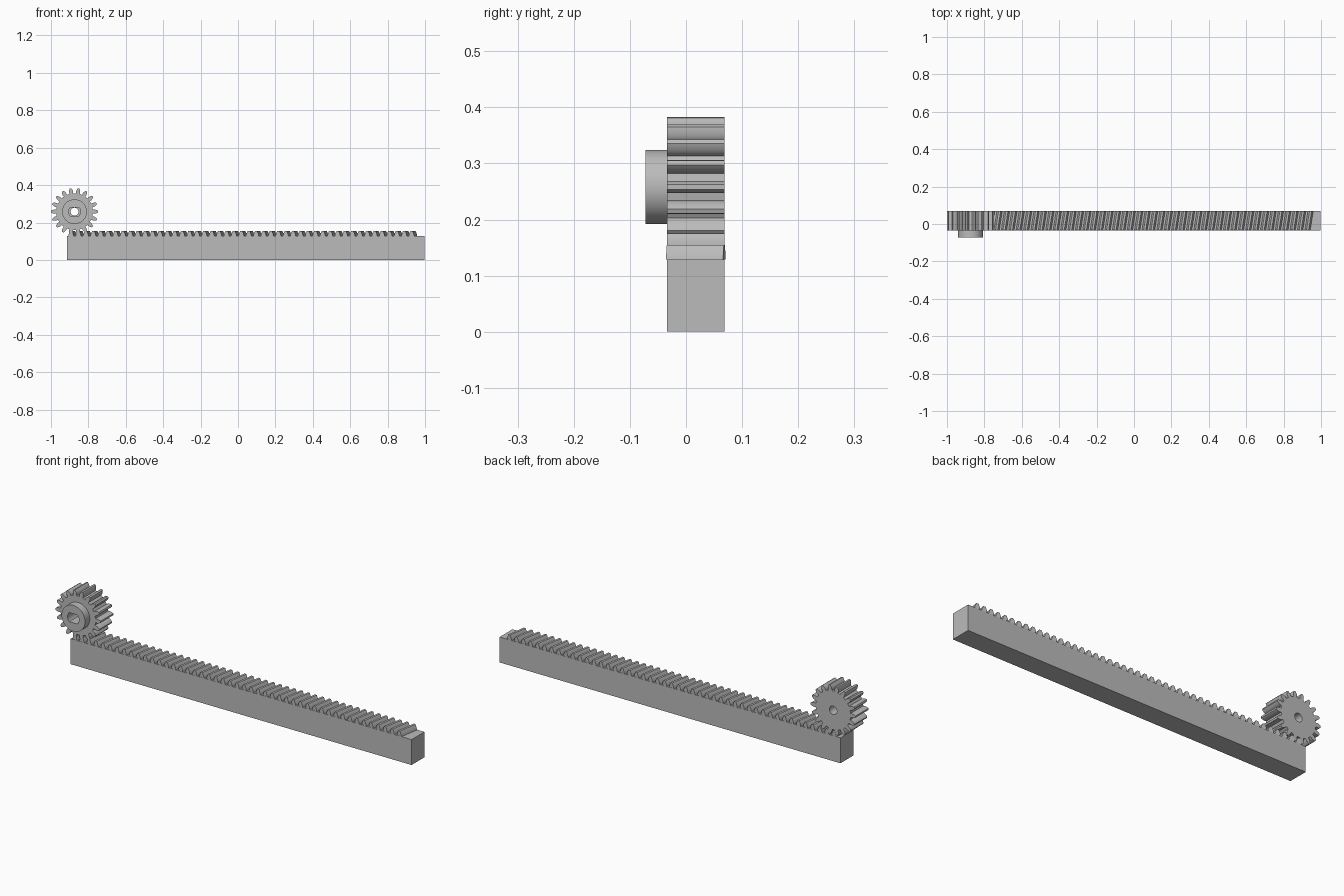
import bpy, bmesh, math
from mathutils import Matrix, Vector

cube = bpy.data.objects.get("Cube")
if cube:
    bpy.data.objects.remove(cube, do_unlink=True)

# Material
GREY = 0.5
steel = bpy.data.materials.new("plain grey")
steel.use_nodes = True
steel.diffuse_color = (GREY, GREY, GREY, 1)
steel.node_tree.nodes["Principled BSDF"].inputs["Base Color"].default_value = (GREY, GREY, GREY, 1)

# Shared dimensions
FRONT, BACK = -0.034, 0.069
TEETH, TIP = 18, 0.126
MODULE = TIP / (TEETH / 2 + 1)
PITCH_R = MODULE * TEETH / 2
ROOT = TIP - 2.2 * MODULE
AXIS = Vector((-0.874, 0, 0.258))


def add_prism(bm, outline, y0, y1, matrix=Matrix()):
    """Extrude an (x, z) outline from y0 to y1."""
    a = [bm.verts.new(matrix @ Vector((x, y0, z))) for x, z in outline]
    b = [bm.verts.new(matrix @ Vector((x, y1, z))) for x, z in outline]
    bm.faces.new(a)
    bm.faces.new(b[::-1])
    n = len(a)
    for i in range(n):
        j = (i + 1) % n
        bm.faces.new((a[j], a[i], b[i], b[j]))


def finish(name, bm, location=(0, 0, 0)):
    bmesh.ops.recalc_face_normals(bm, faces=bm.faces)
    mesh = bpy.data.meshes.new(name)
    bm.to_mesh(mesh)
    bm.free()
    mesh.materials.append(steel)
    obj = bpy.data.objects.new(name, mesh)
    obj.location = location
    bpy.context.collection.objects.link(obj)
    return obj


def prism(name, outline, y0, y1, location):
    bm = bmesh.new()
    add_prism(bm, outline, y0, y1)
    return finish(name, bm, location)


def activate(obj):
    bpy.ops.object.select_all(action="DESELECT")
    obj.select_set(True)
    bpy.context.view_layer.objects.active = obj


def cut(obj, cutter):
    activate(obj)
    mod = obj.modifiers.new("cut", "BOOLEAN")
    mod.operation, mod.solver, mod.object = "DIFFERENCE", "EXACT", cutter
    bpy.ops.object.modifier_apply(modifier=mod.name)


def circle(radius, flat=None, n=48):
    pts = [(radius * math.cos(math.tau * i / n), radius * math.sin(math.tau * i / n)) for i in range(n)]
    if flat:
        pts = [(x, z) for x, z in pts if abs(z) <= flat]
        edge = math.sqrt(radius ** 2 - flat ** 2)
        pts += [(sx * edge, sz * flat) for sx in (1, -1) for sz in (1, -1)]
        pts.sort(key=lambda p: math.atan2(p[1], p[0]))
    return pts


# Pinion outline: involute flanks on a base circle
BASE = PITCH_R * math.cos(math.radians(20))


def involute(r):
    a = math.acos(min(1, BASE / r))
    return math.tan(a) - a


def half_angle(r):
    return math.pi / (2 * TEETH) + involute(PITCH_R) - involute(max(r, BASE))


outline = []
radii = [ROOT] + [BASE + (TIP - BASE) * i / 6 for i in range(7)]
for k in range(TEETH):
    mid = math.tau * (k + 0.5) / TEETH + math.pi / 2
    flank = [(r, -half_angle(r)) for r in radii]
    for r, a in flank + [(r, -a) for r, a in reversed(flank)]:
        outline.append((r * math.cos(mid + a), r * math.sin(mid + a)))

gear = prism("pinion_gear", outline, FRONT, BACK, AXIS)
hub = prism("pinion_hub", circle(0.066, n=64), -0.072, FRONT, AXIS)

# Round shaft hole and the flat-sided socket at the front
hole = prism("hole_cutter", circle(0.021), -0.2, 0.2, AXIS)
socket = prism("socket_cutter", circle(0.032, 0.023), -0.2, 0.02, AXIS)
for part in (gear, hub):
    for cutter in (hole, socket):
        cut(part, cutter)
for cutter in (hole, socket):
    bpy.data.objects.remove(cutter, do_unlink=True)

# Rack bar
BAR_TOP = 0.129
prism("rack_bar", [(-0.915, 0), (0.998, 0), (0.998, BAR_TOP), (-0.915, BAR_TOP)], FRONT, BACK, (0, 0, 0))

# Slanted rack teeth with rounded flanks
pitch = math.pi * MODULE
height = 0.026
steps = [i / 5 for i in range(6)]
side = [(pitch * (0.36 - 0.22 * t ** 1.5), height * t) for t in steps]
tooth = [(-w, h) for w, h in side] + [(w, h) for w, h in reversed(side)]
slant = Matrix.Rotation(math.radians(-9), 4, "Z")
bm = bmesh.new()
half = (BACK - FRONT) / 2
x = -0.885
while x < 0.955:
    place = Matrix.Translation((x, (FRONT + BACK) / 2, BAR_TOP)) @ slant
    add_prism(bm, tooth, -half, half, place)
    x += pitch
teeth = finish("rack_teeth", bm)

for obj in (gear, hub, teeth):
    activate(obj)
    bpy.ops.object.shade_smooth_by_angle(angle=math.radians(30))
